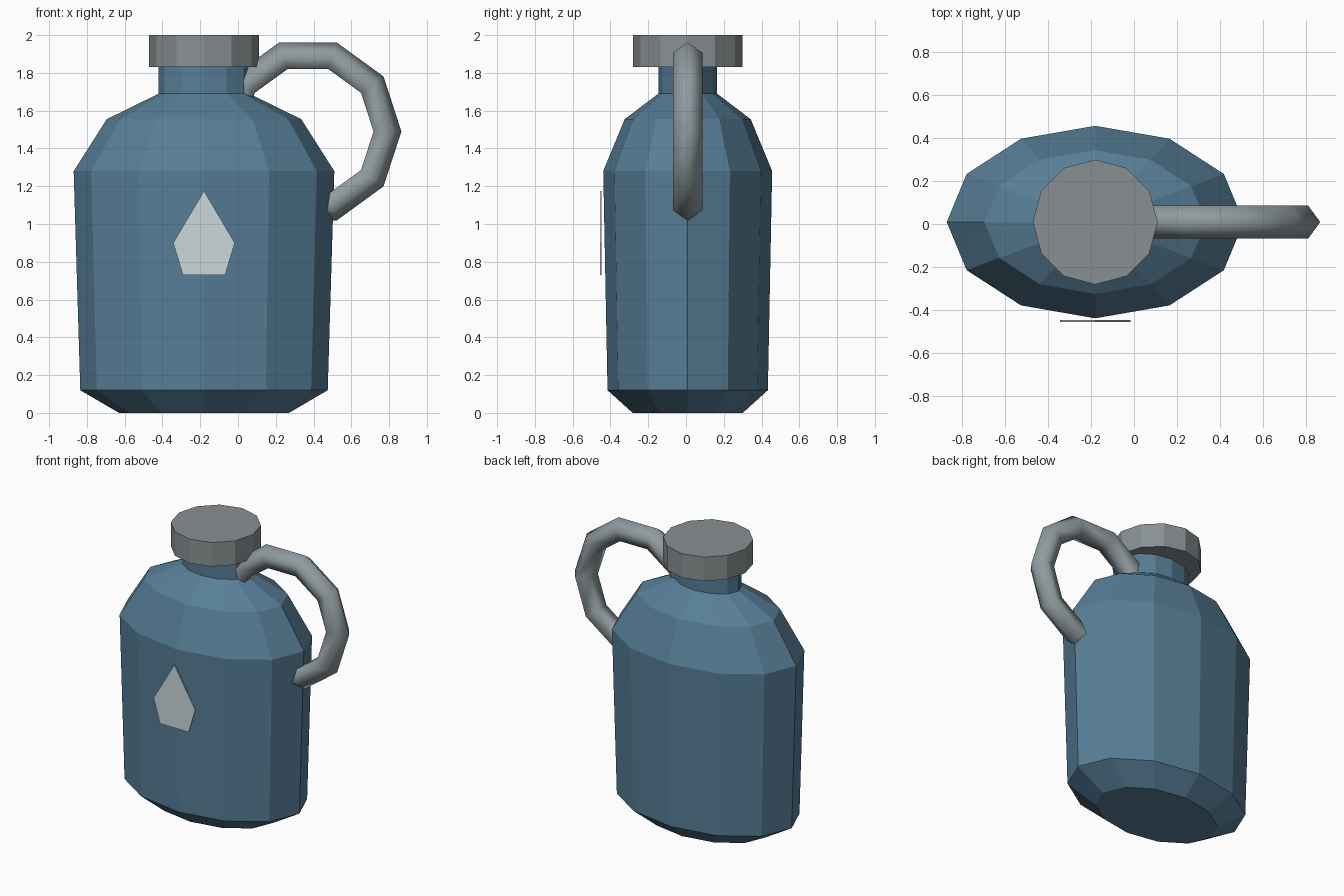
import bpy, bmesh
from math import cos, sin, pi

if "Cube" in bpy.data.objects:
    bpy.data.objects.remove(bpy.data.objects["Cube"])

CX, CY = -0.18, 0.009   # axis of the flask
SIDES = 12


def material(name, colour):
    mat = bpy.data.materials.new(name)
    mat.use_nodes = True
    mat.diffuse_color = (*colour, 1)
    mat.node_tree.nodes["Principled BSDF"].inputs["Base Color"].default_value = (*colour, 1)
    return mat


def finish(name, bm, mat, location):
    bmesh.ops.recalc_face_normals(bm, faces=bm.faces)
    mesh = bpy.data.meshes.new(name)
    bm.to_mesh(mesh)
    bm.free()
    mesh.materials.append(mat)
    obj = bpy.data.objects.new(name, mesh)
    obj.location = location
    bpy.context.collection.objects.link(obj)
    return obj


def loft(name, profile, depth, mat):
    """Stack of twelve-sided rings (radius, height), squashed in y by depth."""
    bm = bmesh.new()
    rings = []
    for r, z in profile:
        angles = [2 * pi * i / SIDES for i in range(SIDES)]
        rings.append([bm.verts.new((r * cos(a), r * depth * sin(a), z)) for a in angles])
    for low, high in zip(rings, rings[1:]):
        for i in range(SIDES):
            j = (i + 1) % SIDES
            bm.faces.new((low[i], low[j], high[j], high[i]))
    bm.faces.new(rings[0])
    bm.faces.new(rings[-1])
    return finish(name, bm, mat, (CX, CY, 0))


def ring_handle(name, major, minor, steps, section, mat, location):
    """Upright ring with a pentagonal section pointing outward."""
    bm = bmesh.new()
    grid = []
    for i in range(steps):
        a = 2 * pi * i / steps
        row = []
        for k in range(section):
            b = 2 * pi * k / section
            r = major + minor * cos(b)
            row.append(bm.verts.new((r * cos(a), minor * sin(b), r * sin(a))))
        grid.append(row)
    for i in range(steps):
        here, after = grid[i], grid[(i + 1) % steps]
        for k in range(section):
            n = (k + 1) % section
            bm.faces.new((here[k], here[n], after[n], after[k]))
    for face in bm.faces:
        face.smooth = True
    return finish(name, bm, mat, location)


def plate(name, outline, thickness, mat, location):
    bm = bmesh.new()
    face = bm.faces.new([bm.verts.new((x, 0, z)) for x, z in outline])
    result = bmesh.ops.extrude_face_region(bm, geom=[face])
    moved = [v for v in result["geom"] if isinstance(v, bmesh.types.BMVert)]
    bmesh.ops.translate(bm, verts=moved, vec=(0, thickness, 0))
    return finish(name, bm, mat, location)


blue = material("steel blue", (0.095, 0.21, 0.31))
grey = material("cap grey", (0.25, 0.28, 0.29))
handle_grey = material("handle grey", (0.28, 0.33, 0.35))
pale = material("pale grey", (0.60, 0.69, 0.71))

# Flask body, neck and cap
loft("body", [(0.45, 0), (0.655, 0.12), (0.69, 1.28), (0.515, 1.555), (0.24, 1.69)], 0.648, blue)
loft("neck", [(0.24, 1.68), (0.24, 1.85)], 0.648, blue)
loft("cap", [(0.29, 1.83), (0.29, 2.0)], 1.0, grey)

# Side handle, sunk into the shoulder
ring_handle("handle", 0.4135, 0.0815, 10, 5, handle_grey, (0.37, CY, 1.49))

# Drop-shaped badge on the front
half = [(0.163, 0.9), (0.112, 0.73)]
outline = [(0, 1.175)] + half + [(-x, z) for x, z in reversed(half)]
plate("badge", outline, 0.009, pale, (CX, -0.456, 0))
